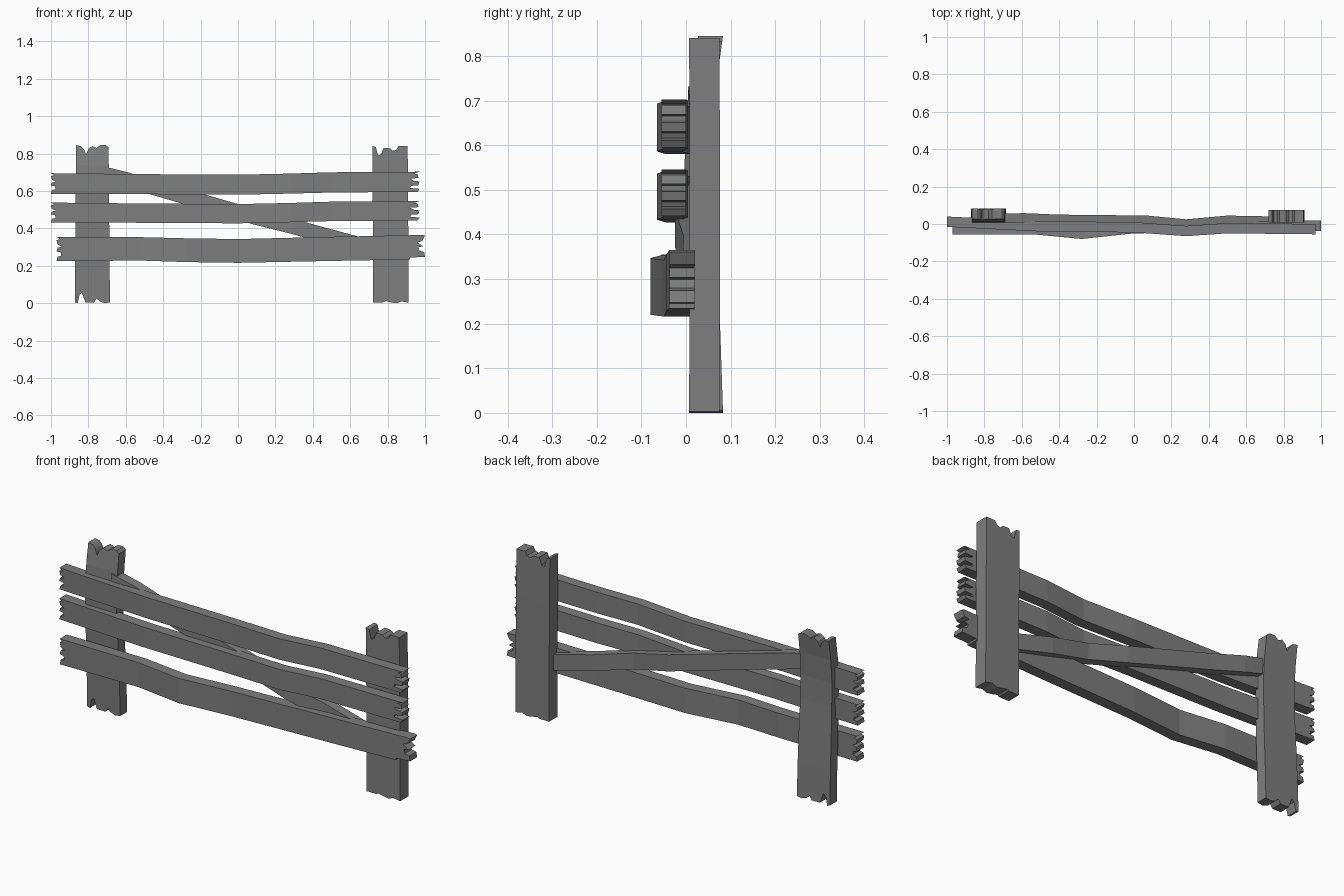
import bpy, bmesh

wood = bpy.data.materials.new("dark_grey_wood")
wood.diffuse_color = (0.21, 0.21, 0.21, 1)


def board(name, stations, thick, jag_a=((0, 0), (1, 0)), jag_b=((0, 0), (1, 0)), upright=False):
    """stations: (along, low edge, high edge, front y); jags: (fraction across, inset)."""
    def point(s, t, seg):
        a, b = stations[seg], stations[seg + 1]
        f = (s - a[0]) / (b[0] - a[0])
        lo, hi, y = (a[k] + (b[k] - a[k]) * f for k in (1, 2, 3))
        c = lo + (hi - lo) * t
        return (c, y, s) if upright else (s, y, c)

    n = len(stations)
    rows = [[point(stations[0][0] + d, t, 0) for t, d in jag_a]]
    rows += [[point(stations[i][0], t, i) for t in (0, 1)] for i in range(1, n - 1)]
    rows += [[point(stations[-1][0] - d, t, n - 2) for t, d in jag_b]]

    bm = bmesh.new()
    front = [[bm.verts.new(p) for p in r] for r in rows]
    back = [[bm.verts.new((p[0], p[1] + thick, p[2])) for p in r] for r in rows]
    for i in range(n - 1):
        for side in (front, back):
            bm.faces.new(side[i] + side[i + 1][::-1])
        for e in (0, -1):
            bm.faces.new((front[i][e], front[i + 1][e], back[i + 1][e], back[i][e]))
    for e in (0, -1):
        for j in range(len(front[e]) - 1):
            bm.faces.new((front[e][j], front[e][j + 1], back[e][j + 1], back[e][j]))
    bmesh.ops.recalc_face_normals(bm, faces=bm.faces)
    bmesh.ops.triangulate(bm, faces=[f for f in bm.faces if len(f.verts) > 4])
    me = bpy.data.meshes.new(name)
    bm.to_mesh(me)
    bm.free()
    me.materials.append(wood)
    bpy.context.collection.objects.link(bpy.data.objects.new(name, me))


# Splintered end profiles
rail_a = ((0, 0), (.18, .005), (.22, .025), (.36, .022), (.4, 0), (.55, .005),
          (.6, .028), (.68, .005), (.86, 0), (.9, .018), (1, 0))
rail_b = ((0, .01), (.15, 0), (.2, .05), (.3, .045), (.33, .005), (.52, 0),
          (.56, .03), (.66, .05), (.69, .005), (.88, .01), (.91, .03), (1, 0))
low_b = ((0, .08), (.08, .08), (.1, 0), (.3, .005), (.35, .03), (.5, .035),
         (.53, .01), (.7, .04), (.75, .015), (.97, 0), (1, .01))

# Three rails, bending along their length
top = [(-1, .585, .695, -.015), (-.5, .583, .69, -.04), (0, .58, .687, -.045),
       (.28, .586, .693, -.065), (.5, .592, .7, -.05), (.97, .595, .703, -.055)]
board("top_rail", top, .055, rail_a, rail_b)
board("middle_rail", [(s, lo - .153, hi - .157, y) for s, lo, hi, y in top], .055, rail_a, rail_b)
board("bottom_rail",
      [(-.97, .225, .355, -.055), (-.52, .228, .353, -.057), (-.28, .22, .347, -.08),
       (0, .216, .343, -.05), (.5, .226, .355, -.045), (1, .235, .365, -.037)],
      .057, rail_a, low_b)

# Diagonal brace behind the rails
board("diagonal_brace",
      [(-.72, .655, .732, .004), (-.59, .617, .7, .008), (-.4, .562, .645, 0), (.07, .425, .51, -.005),
       (.28, .372, .455, -.025), (.5, .312, .395, -.005), (.76, .245, .325, -.01)], .05)

# Posts with broken ends; the left one is bowed forward
board("left_post",
      [(0, -.872, -.685, .027), (.18, -.871, -.686, .021), (.35, -.87, -.687, .013),
       (.5, -.868, -.69, .006), (.62, -.868, -.69, .004), (.74, -.867, -.691, .012),
       (.845, -.866, -.692, .027)], .056,
      ((0, .005), (.08, 0), (.13, .045), (.2, .055), (.3, .005), (.55, .005), (.62, .025),
       (.7, .01), (.85, 0), (1, .005)),
      ((0, 0), (.15, .005), (.24, .02), (.31, .05), (.38, .02), (.5, .005), (.62, .015),
       (.75, 0), (.92, 0), (1, .012)), True)
board("right_post",
      [(0, .722, .912, .007), (.3, .721, .911, .008), (.6, .72, .909, .008), (.84, .718, .907, .007)], .068,
      ((0, .005), (.3, .005), (.34, .012), (.5, .005), (.66, 0), (.8, .01), (1, .003)),
      ((0, 0), (.1, .005), (.16, .05), (.24, .045), (.32, .01), (.5, .012), (.58, .025),
       (.68, .02), (.74, 0), (1, 0)), True)
